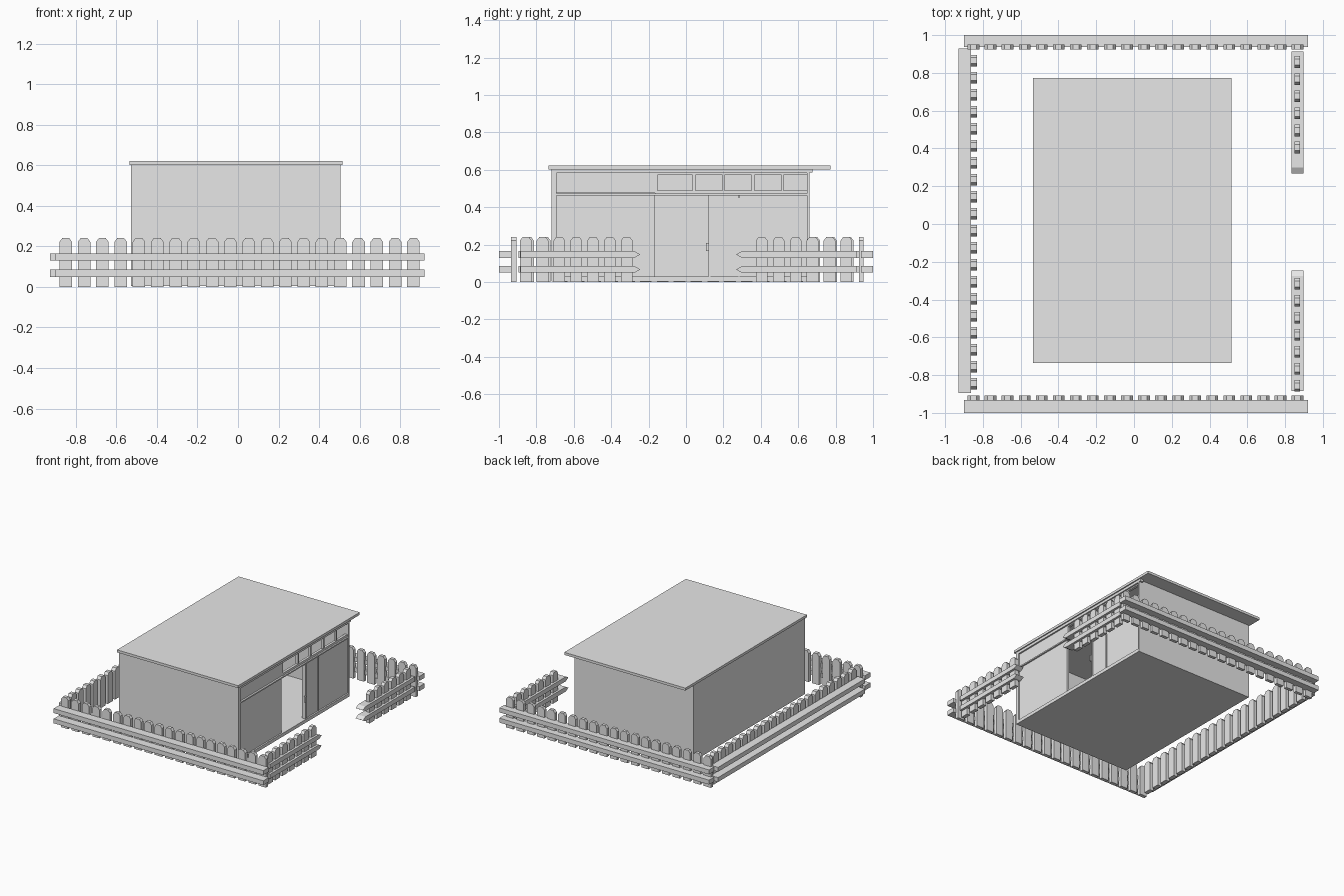
import bpy
import bmesh

cube = bpy.data.objects.get("Cube")
if cube:
    bpy.data.objects.remove(cube, do_unlink=True)

GREY = (0.8, 0.8, 0.8, 1.0)
mat = bpy.data.materials.new("plain_grey")
mat.use_nodes = True
mat.diffuse_color = GREY
mat.node_tree.nodes["Principled BSDF"].inputs["Base Color"].default_value = GREY


def finish(name, bm):
    bmesh.ops.recalc_face_normals(bm, faces=bm.faces)
    mesh = bpy.data.meshes.new(name)
    bm.to_mesh(mesh)
    bm.free()
    mesh.materials.append(mat)
    obj = bpy.data.objects.new(name, mesh)
    bpy.context.collection.objects.link(obj)
    return obj


def box(name, x, y, z):
    """Box from three (low, high) ranges."""
    bm = bmesh.new()
    bmesh.ops.create_cube(bm, size=1)
    for v in bm.verts:
        for i, (lo, hi) in enumerate((x, y, z)):
            v.co[i] = hi if v.co[i] > 0 else lo
    return finish(name, bm)


def prism(name, outline, place, lo, hi):
    """Extrude a 2D outline from lo to hi; place maps (u, v, w) to x, y, z."""
    bm = bmesh.new()
    ends = [[bm.verts.new(place(u, v, w)) for u, v in outline] for w in (lo, hi)]
    for ring in ends:
        bm.faces.new(ring)
    n = len(outline)
    for i in range(n):
        j = (i + 1) % n
        bm.faces.new((ends[0][i], ends[0][j], ends[1][j], ends[1][i]))
    return finish(name, bm)


def along_x(u, v, w):
    return (u, w, v)


def along_y(u, v, w):
    return (w, u, v)


# Fence helpers
RAIL_HEIGHTS = ((0.05, 0.085), (0.13, 0.165))


def pickets(name, start, count, step, place, lo, hi):
    for i in range(count):
        c = start + i * step
        half, tip = 0.031, 0.016
        shape = [(c - half, 0), (c + half, 0), (c + half, 0.222),
                 (c + tip, 0.242), (c - tip, 0.242), (c - half, 0.222)]
        prism(f"{name}_picket_{i + 1}", shape, place, lo, hi)


def rails(name, x, y):
    for i, z in enumerate(RAIL_HEIGHTS):
        box(f"{name}_rail_{i + 1}", x, y, z)


def pointed_rails(name, butt, tip):
    neck = tip - 0.03 if tip > butt else tip + 0.03
    for i, (lo, hi) in enumerate(RAIL_HEIGHTS):
        shape = [(butt, lo), (neck, lo), (tip, (lo + hi) / 2), (neck, hi), (butt, hi)]
        prism(f"{name}_rail_{i + 1}", shape, along_y, 0.833, 0.897)


# Closed fence sides
STEP = 0.0903
pickets("front_fence", -0.85, 20, STEP, along_x, -0.935, -0.907)
rails("front_fence", (-0.90, 0.92), (-1.0, -0.932))
pickets("back_fence", -0.85, 20, STEP, along_x, 0.925, 0.95)
rails("back_fence", (-0.90, 0.92), (0.936, 1.0))
pickets("right_fence", -0.845, 20, 0.09, along_y, -0.866, -0.832)
rails("right_fence", (-0.928, -0.863), (-0.895, 0.928))

# Gated fence side, with an open entrance in the middle
pickets("gate_fence_near", -0.857, 7, 0.09, along_y, 0.85, 0.88)
pointed_rails("gate_fence_near", -0.885, -0.245)
pickets("gate_fence_far", 0.405, 6, 0.0905, along_y, 0.85, 0.88)
pointed_rails("gate_fence_far", 0.912, 0.268)

# House shell
X0, X1, Y0, Y1, TOP = -0.528, 0.507, -0.718, 0.66, 0.602
WALL = 0.02
box("floor", (X0, X1), (Y0, Y1), (0.004, 0.03))
box("roof", (-0.535, 0.516), (-0.735, 0.772), (0.602, 0.622))
box("back_wall", (X0, X0 + WALL), (Y0, Y1), (0.03, TOP))
box("front_wall", (X0 + WALL, X1), (Y0, Y0 + 0.025), (0.03, TOP))
box("rear_wall", (X0 + WALL, X1), (Y1 - 0.012, Y1), (0.03, TOP))
box("rear_eave_block", (X1 - 0.03, X1), (Y1, Y1 + 0.015), (0.585, TOP))

# Entrance side: recessed panels, lintel and trim
PANEL = (0.475, 0.495)
FACE = (0.475, X1)
IN0, IN1 = Y0 + 0.025, Y1 - 0.012
DOOR0, DOOR1 = -0.165, 0.12
box("lower_panel", PANEL, (IN0, DOOR0), (0.03, 0.465))
box("upper_panel", PANEL, (IN0, DOOR0), (0.475, 0.582))
box("lintel", FACE, (IN0, IN1), (0.463, 0.473))
box("top_trim", FACE, (IN0, IN1), (0.582, TOP))
box("sliding_door", PANEL, (DOOR1, 0.28), (0.03, 0.463))
box("fixed_panel", PANEL, (0.287, IN1), (0.03, 0.463))
box("door_edge", (0.47, 0.503), (DOOR1, 0.132), (0.03, 0.452))
box("panel_post", (0.47, 0.503), (0.28, 0.287), (0.03, 0.452))
box("door_handle", (0.495, 0.512), (0.108, 0.122), (0.165, 0.21))

# Strip of open windows above the door
box("window_sill", PANEL, (DOOR0, IN1), (0.473, 0.49))
box("window_head", PANEL, (DOOR0, IN1), (0.573, 0.582))
bars = ((-0.165, -0.152), (0.036, 0.05), (0.194, 0.207), (0.351, 0.366), (0.51, 0.522))
for i, y in enumerate(bars):
    box(f"window_bar_{i + 1}", PANEL, y, (0.49, 0.573))
